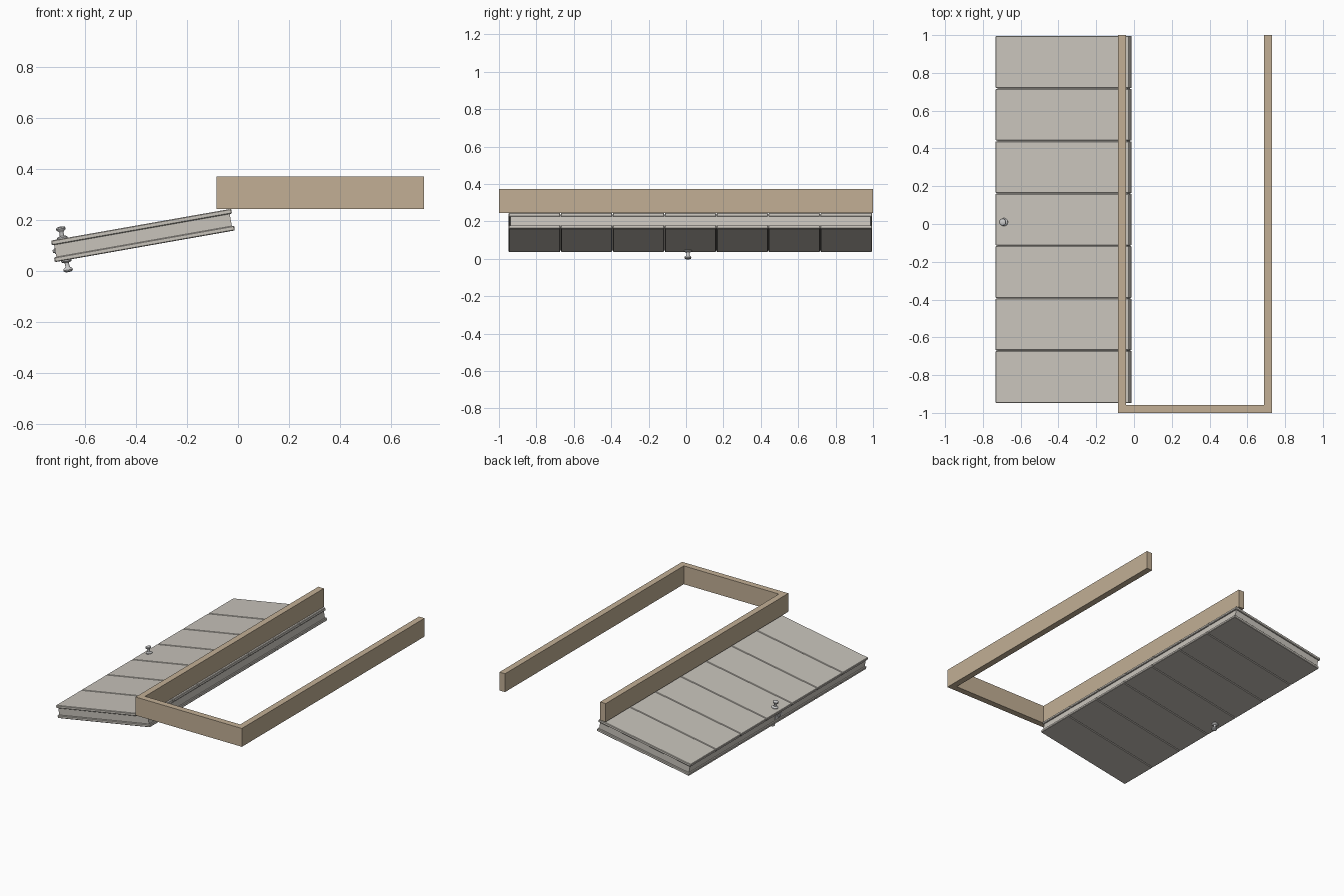
import bpy, bmesh, math
from mathutils import Matrix

if "Cube" in bpy.data.objects:
    bpy.data.objects.remove(bpy.data.objects["Cube"])

def material(name, rgb):
    m = bpy.data.materials.new(name)
    m.diffuse_color = (*rgb, 1)
    m.use_nodes = True
    m.node_tree.nodes["Principled BSDF"].inputs["Base Color"].default_value = m.diffuse_color
    return m

WOOD = material("frame_wood", (0.54, 0.43, 0.30))
PAINT = material("door_paint", (0.58, 0.55, 0.50))

# door leaf lies open, tilted 10 degrees about its long axis
LEAF = Matrix.Translation((-0.3725, 0, 0.141)) @ Matrix.Rotation(math.radians(-10), 4, 'Y')
L, T = 0.717, 0.086
Y0, Y1 = -0.948, 0.995

def finish(bm, name, mat=None, matrix=Matrix()):
    bmesh.ops.recalc_face_normals(bm, faces=bm.faces)
    me = bpy.data.meshes.new(name)
    bm.to_mesh(me)
    bm.free()
    ob = bpy.data.objects.new(name, me)
    bpy.context.collection.objects.link(ob)
    ob.matrix_world = matrix
    if mat:
        me.materials.append(mat)
    return ob

def box(name, lo, hi, mat=None, matrix=Matrix(), bevel=0):
    bm = bmesh.new()
    bmesh.ops.create_cube(bm, size=1)
    for v in bm.verts:
        v.co = [a + (c + 0.5) * (b - a) for a, b, c in zip(lo, hi, v.co)]
    ob = finish(bm, name, mat, matrix)
    if bevel:
        mod = ob.modifiers.new("edge", 'BEVEL')
        mod.width, mod.segments = bevel, 1
    return ob

def lathe(name, profile, matrix, steps=24):
    bm = bmesh.new()
    pts = [bm.verts.new((r, 0, h)) for r, h in profile]
    edges = [bm.edges.new(p) for p in zip(pts, pts[1:])]
    bmesh.ops.spin(bm, geom=pts + edges, axis=(0, 0, 1), cent=(0, 0, 0),
                   angle=math.tau, steps=steps)
    bmesh.ops.remove_doubles(bm, verts=bm.verts, dist=1e-5)
    ob = finish(bm, name, None, matrix)
    bpy.context.view_layer.objects.active = ob
    ob.select_set(True)
    bpy.ops.object.shade_smooth_by_angle(angle=math.radians(35))
    ob.select_set(False)

# U-shaped door frame, one extruded outline
x0, x1, w = -0.085, 0.73, 0.043
outline = [(x0, 1), (x0, -1), (x1, -1), (x1, 1), (x1 - w, 1),
           (x1 - w, -1 + w), (x0 + w, -1 + w), (x0 + w, 1)]
bm = bmesh.new()
face = bm.faces.new([bm.verts.new((x, y, 0.245)) for x, y in outline])
top = bmesh.ops.extrude_face_region(bm, geom=[face])['geom']
bmesh.ops.translate(bm, vec=(0, 0, 0.127),
                    verts=[v for v in top if isinstance(v, bmesh.types.BMVert)])
finish(bm, "door_frame", WOOD)

# recessed door core between the two planked skins
IN = 0.009
box("door_core", (-L/2 + IN, Y0 + IN, -T/2 + 0.007),
    (L/2 - IN, Y1 - IN, T/2 - 0.007), PAINT, LEAF)

# seven bevelled planks on each side
step = (Y1 - Y0) / 7
for side, s in (("upper", 1), ("lower", -1)):
    for i in range(7):
        a = Y0 + i * step + (0.002 if i else 0)
        b = Y0 + (i + 1) * step - (0.002 if i < 6 else 0)
        z = sorted((s * (T/2 - 0.019), s * T/2))
        box(f"{side}_plank_{i + 1}", (-L/2, a, z[0]), (L/2, b, z[1]), PAINT, LEAF, 0.003)

# latch plate and bolt in the free edge
box("latch_plate", (-L/2 + 0.006, -0.03, -0.012), (-L/2 + 0.012, 0.05, 0.012), None, LEAF)
box("latch_bolt", (-L/2 - 0.001, 0.0, -0.007), (-L/2 + 0.012, 0.02, 0.007), None, LEAF, 0.002)

# turned knob on each side
knob = [(0, -0.004), (0.021, -0.004), (0.021, 0.004), (0.017, 0.008), (0.009, 0.01),
        (0.008, 0.024), (0.011, 0.029), (0.017, 0.034), (0.019, 0.039),
        (0.017, 0.044), (0.010, 0.047), (0, 0.048)]
for side, s in (("upper", 0), ("lower", math.pi)):
    lathe(f"{side}_knob", knob,
          LEAF @ Matrix.Translation((-0.313, 0.01, 0)) @ Matrix.Rotation(s, 4, 'X')
          @ Matrix.Translation((0, 0, T/2)))
